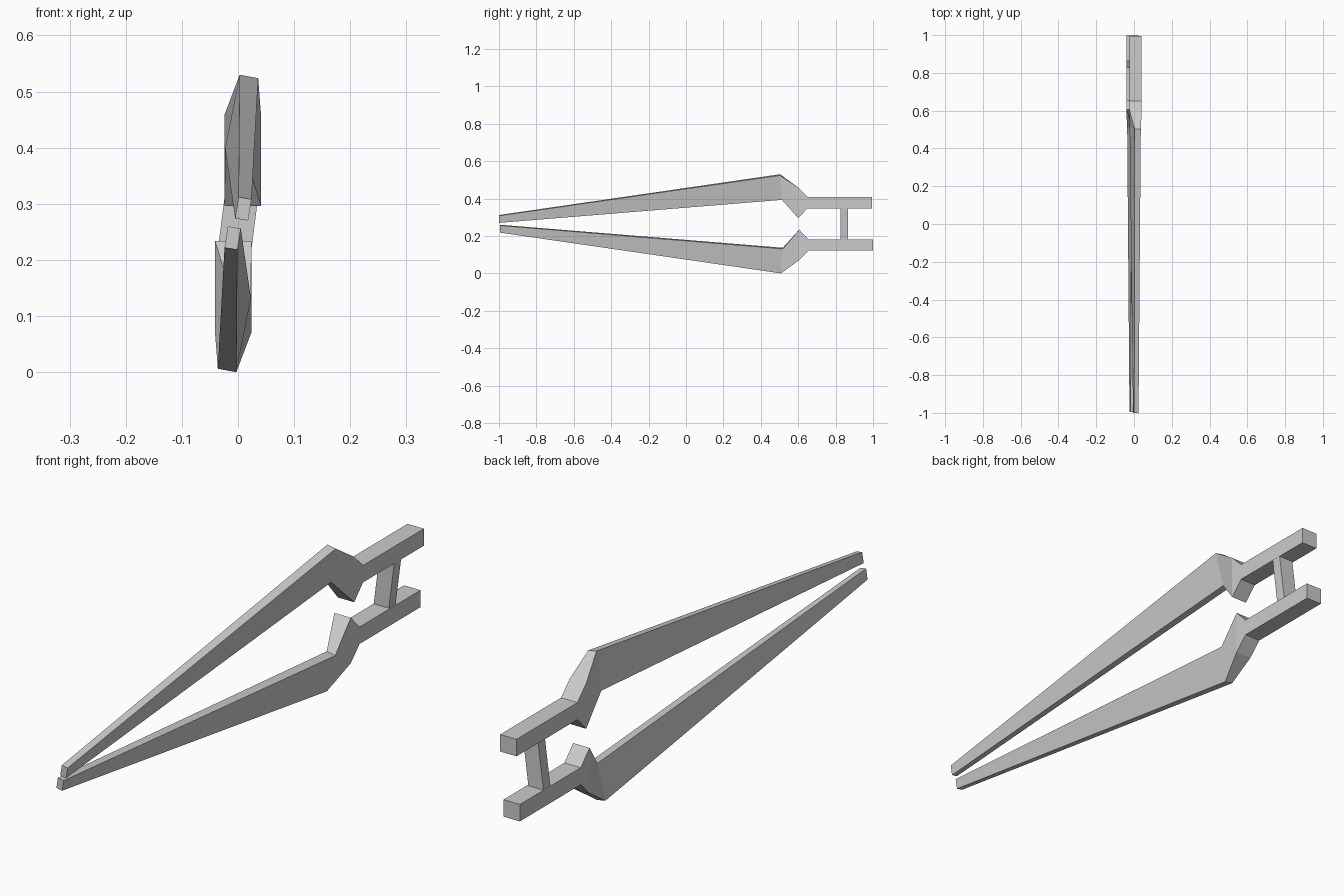
import bpy, math
from mathutils import Matrix, Vector

if "Cube" in bpy.data.objects:
    bpy.data.objects.remove(bpy.data.objects["Cube"])

MID = 0.265  # height of the long axis


def loft(name, rings):
    """Skin a row of four-cornered sections into a closed solid."""
    verts = [p for ring in rings for p in ring]
    faces = [(3, 2, 1, 0), tuple(len(verts) - 4 + i for i in range(4))]
    for r in range(len(rings) - 1):
        a = 4 * r
        for i in range(4):
            j = (i + 1) % 4
            faces.append((a + i, a + j, a + 4 + j, a + 4 + i))
    mesh = bpy.data.meshes.new(name)
    mesh.from_pydata(verts, [], faces)
    # consistent outward normals
    import bmesh
    bm = bmesh.new()
    bm.from_mesh(mesh)
    bmesh.ops.recalc_face_normals(bm, faces=bm.faces)
    bm.to_mesh(mesh)
    bm.free()
    obj = bpy.data.objects.new(name, mesh)
    bpy.context.collection.objects.link(obj)
    return obj


def section(y, z0, z1, x0=-0.024, x1=0.041):
    """Upright section: top left, top right, bottom right, bottom left."""
    return [(x0, y, z1), (x1, y, z1), (x1, y, z0), (x0, y, z0)]


# Upper prong: square handle, widened knuckle, then a tilted tapering blade
rings = [
    section(0.995, 0.348, 0.409),
    section(0.65, 0.348, 0.409),
    section(0.60, 0.296, 0.459),
    [(0.003, 0.503, 0.53), (0.036, 0.503, 0.524), (0.011, 0.513, 0.393), (-0.023, 0.513, 0.399)],
    [(0.001, -1, 0.312), (0.024, -1, 0.308), (0.018, -1, 0.270), (-0.005, -1, 0.274)],
]
loft("upper_prong", rings)

# Lower prong: the same shape turned half round about the long axis
turn = Matrix.Translation((0, 0.005, MID)) @ Matrix.Rotation(math.pi, 4, 'Y') @ Matrix.Translation((0, 0, -MID))
loft("lower_prong", [[tuple(turn @ Vector(p)) for p in ring] for ring in rings])

# Leaning bridge between the handles
bridge = []
for z, x0, x1 in ((0.18, -0.0409, 0.019), (0.35, -0.019, 0.0409)):
    bridge.append([(x0, 0.827, z), (x1, 0.827, z), (x1, 0.866, z), (x0, 0.866, z)])
loft("bridge", bridge)
